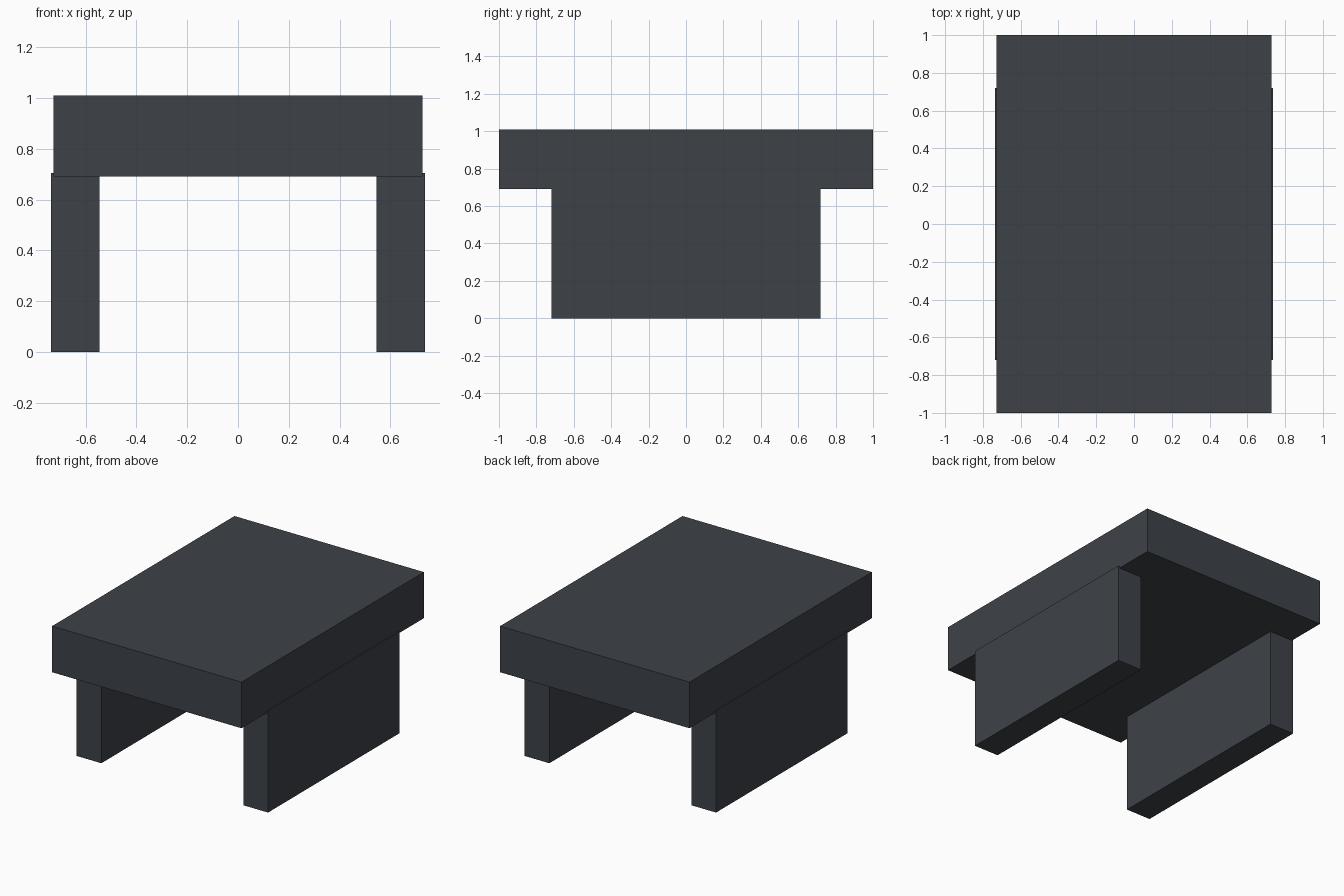
import bpy

if "Cube" in bpy.data.objects:
    bpy.data.objects.remove(bpy.data.objects["Cube"])

# One dark slate colour for everything
slate = bpy.data.materials.new("dark slate")
slate.diffuse_color = (0.048, 0.054, 0.064, 1)
slate.use_nodes = True
slate.node_tree.nodes["Principled BSDF"].inputs["Base Color"].default_value = slate.diffuse_color


def box(name, x, y, z):
    """Box from (min, max) pairs on each axis."""
    bpy.ops.mesh.primitive_cube_add(
        size=1, location=[(a + b) / 2 for a, b in (x, y, z)])
    ob = bpy.context.object
    ob.name = name
    ob.scale = [b - a for a, b in (x, y, z)]
    bpy.ops.object.transform_apply(location=False, rotation=False, scale=True)
    ob.data.materials.append(slate)
    return ob


# Thick slab top
box("table_top", (-0.727, 0.727), (-1, 1), (0.69, 1.01))

# Two panel legs, standing slightly proud of the top's sides
box("left_leg", (-0.735, -0.545), (-0.72, 0.72), (0, 0.705))
box("right_leg", (0.545, 0.735), (-0.72, 0.72), (0, 0.705))
